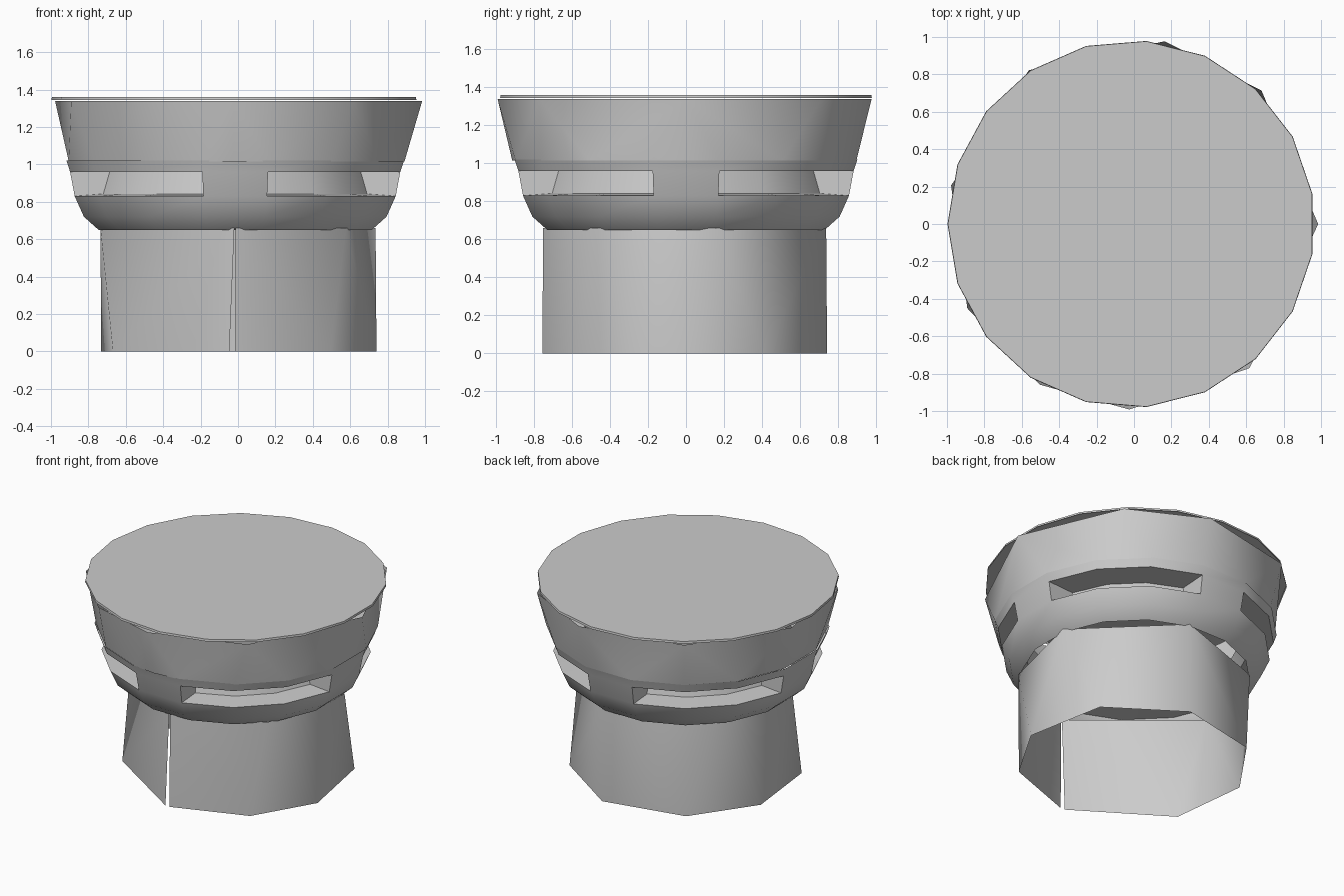
import bpy, bmesh
from math import radians, cos, sin

if "Cube" in bpy.data.objects:
    bpy.data.objects.remove(bpy.data.objects["Cube"])


def polar(r, deg, z):
    return (r * cos(radians(deg)), r * sin(radians(deg)), z)


def finish(name, bm, angle=50):
    bmesh.ops.remove_doubles(bm, verts=bm.verts, dist=0.0005)
    me = bpy.data.meshes.new(name)
    bm.to_mesh(me)
    bm.free()
    ob = bpy.data.objects.new(name, me)
    bpy.context.collection.objects.link(ob)
    bpy.ops.object.select_all(action='DESELECT')
    ob.select_set(True)
    bpy.context.view_layer.objects.active = ob
    bpy.ops.object.shade_smooth_by_angle(angle=radians(angle))
    return ob


def stitched_wall(name, low, r_low, z_low, high, r_high, z_high):
    """Wall between two coarse rings whose corners sit at different angles."""
    bm = bmesh.new()
    a = [bm.verts.new(polar(r_low, d, z_low)) for d in low]
    b = [bm.verts.new(polar(r_high, d, z_high)) for d in high]
    i = j = 0
    while i < len(a) - 1 or j < len(b) - 1:
        step_low = j == len(b) - 1 or (
            i < len(a) - 1 and
            abs(low[i + 1] - high[j]) <= abs(high[j + 1] - low[i]))
        if step_low:
            bm.faces.new((a[i], a[i + 1], b[j]))
            i += 1
        else:
            bm.faces.new((a[i], b[j + 1], b[j]))
            j += 1
    return finish(name, bm)


# Lower tube: open at both ends, split by a narrow seam at the front
stitched_wall("lower_tube",
              [-91, -49, -12, 33, 79, 125, 165, 208, 266.5], 0.757, 0.0,
              [-91, -40, 12, 79, 140, 192, 268.5], 0.752, 0.66)

# Upper flared band, its lower edge matching the 16 sides of the vent ring
band = stitched_wall("flared_band",
                     [-91] + [-78.75 + 22.5 * k for k in range(16)] + [269], 0.915, 1.015,
                     [-91, -51, 0, 46, 80, 124, 168, 207, 240, 269], 0.992, 1.338)

# Vent ring: 16 sides, every fourth side is a solid post between openings
SIDES = 16
SHIFT = -0.015
profile = [(0.745, 0.65), (0.825, 0.72), (0.875, 0.83), (0.90, 0.96), (0.92, 1.02)]
SLOT_ROW = 2
bm = bmesh.new()
rows = [[bm.verts.new(polar(r, 11.25 + 22.5 * k, z)) for k in range(SIDES)]
        for r, z in profile]
for row in range(len(rows) - 1):
    lo, hi = rows[row], rows[row + 1]
    for k in range(SIDES):
        if row == SLOT_ROW and k % 4 != 3:
            continue
        n = (k + 1) % SIDES
        bm.faces.new((lo[k], lo[n], hi[n], hi[k]))
finish("vent_ring", bm).location.x = SHIFT
band.location.x = SHIFT / 2

# Recessed pockets behind the four openings: floor, ceiling, back and ends
(r_lo, z_lo), (r_hi, z_hi) = profile[SLOT_ROW:SLOT_ROW + 2]
outer = [11.25, 33.75, 56.25, 78.75]
inner = [13.5, 34.5, 55.5, 76.5]
for q, corner in enumerate(("right_back", "left_back", "left_front", "right_front")):
    bm = bmesh.new()

    def arc(r, degs, z):
        return [bm.verts.new(polar(r, d + 90 * q, z)) for d in degs]

    loops = [arc(r_lo, outer, z_lo), arc(0.725, inner, z_lo + 0.012),
             arc(0.69, inner, z_hi), arc(r_hi, outer, z_hi)]
    for lo, hi in zip(loops, loops[1:]):
        for k in range(3):
            bm.faces.new((lo[k], lo[k + 1], hi[k + 1], hi[k]))
    bm.faces.new([l[0] for l in loops])
    bm.faces.new([l[-1] for l in reversed(loops)])
    finish("vent_pocket_" + corner, bm, 40).location.x = SHIFT

# Flat lid with a shallow lip
LID_SIDES = 19
bm = bmesh.new()
step = 360 / LID_SIDES
top = [bm.verts.new(polar(0.98, 180 + step * k, 1.36)) for k in range(LID_SIDES)]
rim = [bm.verts.new(polar(0.982, 180 + step * k, 1.345)) for k in range(LID_SIDES)]
bm.faces.new(top)
for k in range(LID_SIDES):
    n = (k + 1) % LID_SIDES
    bm.faces.new((rim[k], rim[n], top[n], top[k]))
lid = finish("lid", bm)
lid.location.x = -0.015
